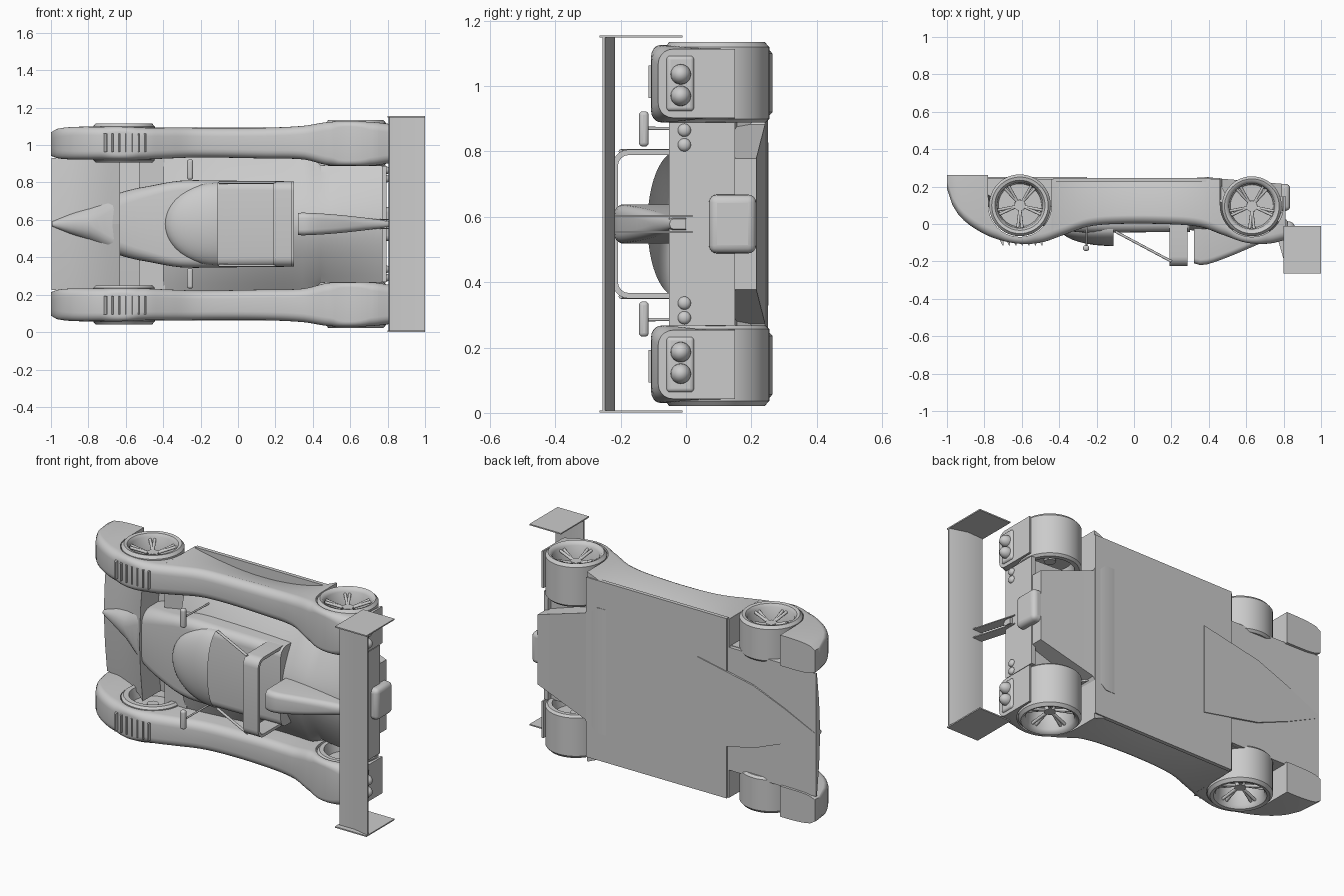
import bpy, bmesh
from math import sin, cos, pi, sqrt, radians
from mathutils import Matrix, Vector

if "Cube" in bpy.data.objects:
    bpy.data.objects.remove(bpy.data.objects["Cube"])

grey = bpy.data.materials.new("body_grey")
grey.use_nodes = True
grey.diffuse_color = (0.6, 0.6, 0.6, 1)
grey.node_tree.nodes["Principled BSDF"].inputs["Base Color"].default_value = (0.6, 0.6, 0.6, 1)

# The car is built upright as (length, side, height), then laid on its side
LAY = Matrix.Translation((0, 0, 0.578)) @ Matrix.Rotation(pi / 2, 4, 'X')


def finish(bm, name, angle=35):
    bmesh.ops.recalc_face_normals(bm, faces=bm.faces)
    bm.transform(LAY)
    mesh = bpy.data.meshes.new(name)
    bm.to_mesh(mesh)
    bm.free()
    mesh.materials.append(grey)
    mesh.shade_smooth()
    mesh.set_sharp_from_angle(angle=radians(angle))
    ob = bpy.data.objects.new(name, mesh)
    bpy.context.collection.objects.link(ob)
    return ob


def loft(name, rings, loop=False):
    bm = bmesh.new()
    rows = [[bm.verts.new(p) for p in ring] for ring in rings]
    n = len(rows[0])
    for a, b in zip(rows, rows[1:] + (rows[:1] if loop else [])):
        for i in range(n):
            j = (i + 1) % n
            bm.faces.new((a[i], a[j], b[j], b[i]))
    if not loop:
        bm.faces.new(rows[0])
        bm.faces.new(rows[-1])
    return finish(bm, name)


def prism(name, pts, s0, s1):
    return loft(name, [[(x, s, h) for x, h in pts] for s in (s0, s1)])


def plate(name, pts, h0, h1):
    return loft(name, [[(x, s, h) for x, s in pts] for h in (h0, h1)])


def box(name, x0, x1, s0, s1, h0, h1, round_by=0):
    ob = prism(name, [(x0, h0), (x1, h0), (x1, h1), (x0, h1)], s0, s1)
    if round_by:
        bevel = ob.modifiers.new("round", 'BEVEL')
        bevel.width, bevel.segments = round_by, 4
    return ob


def ball(name, centre, size):
    bm = bmesh.new()
    bmesh.ops.create_uvsphere(bm, u_segments=24, v_segments=12, radius=1)
    bm.transform(Matrix.Translation(centre) @ Matrix.Diagonal((*size, 1)))
    return finish(bm, name)


def rod(name, a, b, r):
    a, b = Vector(a), Vector(b)
    bm = bmesh.new()
    bmesh.ops.create_cone(bm, cap_ends=True, segments=12, radius1=r, radius2=r, depth=(b - a).length)
    turn = (b - a).to_track_quat('Z', 'Y').to_matrix().to_4x4()
    bm.transform(Matrix.Translation((a + b) / 2) @ turn)
    return finish(bm, name)


def sample(rows, x):
    """Smooth interpolation through rows keyed by their first value."""
    k = max(i for i in range(len(rows) - 1) if i == 0 or rows[i][0] <= x)
    a, b = rows[k], rows[k + 1]
    p, q = rows[max(k - 1, 0)], rows[min(k + 2, len(rows) - 1)]
    d = b[0] - a[0]
    t = (x - a[0]) / d
    out = []
    for i in range(1, len(a)):
        m0 = (b[i] - p[i]) / (b[0] - p[0]) * d
        m1 = (q[i] - a[i]) / (q[0] - a[0]) * d
        out.append((2*t**3 - 3*t*t + 1) * a[i] + (t**3 - 2*t*t + t) * m0
                   + (3*t*t - 2*t**3) * b[i] + (t**3 - t*t) * m1)
    return out


def rounded_top(x, s0, s1, top, bottom, r, tuck=0):
    r = min(r, (top - bottom) * 0.8, abs(s1 - s0) * 0.45)
    g = 1 if s1 > s0 else -1
    ring = [(x, s0, bottom), (x, s1 - g * tuck, bottom)]
    for c, start in ((s1 - g * r, 0), (s0 + g * r, pi / 2)):
        for i in range(6):
            a = start + i * pi / 10
            ring.append((x, c + g * r * cos(a), top - r + r * sin(a)))
    return ring


def spread(a, b, n):
    return [a + (b - a) * i / n for i in range(n + 1)]


FRONT, REAR, AXLE, ARCH = -0.61, 0.63, -0.1, 0.169

# Fenders: length, inner side, outer side, top height
fender_rows = [(-1, .365, .49, -.19), (-.98, .355, .505, -.12), (-.93, .347, .515, -.04),
               (-.85, .345, .52, .025), (-.75, .345, .52, .075), (-.62, .345, .52, .105),
               (-.5, .345, .515, .1), (-.38, .35, .515, .06), (-.25, .355, .515, .015),
               (-.1, .355, .513, .0), (.15, .35, .515, .0), (.35, .345, .525, .015),
               (.48, .315, .545, .06), (.6, .312, .548, .1), (.72, .312, .545, .105), (.81, .325, .535, .085)]


def fender_bottom(x):
    for c in (FRONT, REAR):
        if abs(x - c) <= ARCH + 1e-6:
            return AXLE + sqrt(max(ARCH ** 2 - (x - c) ** 2, 0))
    return -.15 if x > REAR else -.262 if x < FRONT else -.24


xs = set(spread(-1, .81, 60))
for c in (FRONT, REAR):
    xs |= {c + ARCH * cos(i * pi / 20) for i in range(21)} | {c - ARCH - .001, c + ARCH + .001}

for g, side in ((1, "left"), (-1, "right")):
    rings = []
    for x in sorted(xs):
        s0, s1, top = sample(fender_rows, x)
        tuck = .06 * max(0, 1 - (x / .45) ** 2)
        rings.append(rounded_top(x, g * s0, g * s1, top, fender_bottom(x), .045, tuck))
    loft(side + "_fender", rings)

    # Louvres on the front fender
    for i in range(7):
        x = -.72 + i * .035
        prism(f"{side}_louvre_{i}", [(x, .08), (x + .022, .08), (x + .022, .114), (x + .016, .114)],
              g * .385, g * .485)

    # Wheels: tyre with deep rim, hub and split spokes
    for name, c, s0, s1, r, mid in (("front", FRONT, .33, .537, .165, -.1), ("rear", REAR, .31, .557, .16, -.095)):
        profile = [(.03, s0 + .06), (.11, s0 + .06), (.125, s0), (r - .012, s0), (r, s0 + .012),
                   (r, s1 - .016), (r - .014, s1), (.134, s1 - .004), (.122, s1 - .02),
                   (.115, s1 - .12), (.03, s1 - .12)]
        turns = [2 * pi * i / 48 for i in range(48)]
        loft(f"{side}_{name}_wheel", [[(c + q * cos(a), g * s, mid + q * sin(a)) for q, s in profile]
                                      for a in turns], loop=True)
        rod(f"{side}_{name}_hub", (c, g * (s0 + .05), mid), (c, g * (s1 - .05), mid), .03)
        for i in range(5):
            for off in (-.1, .1):
                a, b = 2 * pi * i / 5 + pi / 2, 2 * pi * i / 5 + pi / 2 + off
                tip = (c + .122 * cos(b), g * (s1 - .035), mid + .122 * sin(b))
                root = (c + .02 * cos(a), g * (s1 - .06), mid + .02 * sin(a))
                rod(f"{side}_{name}_spoke", root, tip, .008)

    # Tail lamps
    box(side + "_lamp_frame", .79, .82, g * .345, g * .515, -.025, .06, .012)
    for s in (.392, .458):
        ball(side + "_tail_lamp", (.82, g * s, .016), (.04, .031, .031))
    for s in (.242, .287):
        ball(side + "_small_lamp", (.795, g * s, .005), (.015, .02, .02))

    # Mirrors
    box(side + "_mirror", -.272, -.24, g * .237, g * .345, .114, .144, .012)
    rod(side + "_mirror_stalk", (-.255, g * .293, .125), (-.25, g * .29, -.1), .005)

    # Front wing sweeping up beside the nose, a lower shelf and a raised inner panel
    wing = [(-.998, -.24), (-.9, -.215), (-.8, -.17), (-.7, -.1), (-.632, -.04), (-.63, -.2), (-.4, -.2)]
    loft(side + "_front_wing", [[(x, g * s, h + lift) for x, h in wing] + [(-.4, g * s, -.24), (-.998, g * s, -.25)]
                                for s, lift in ((0, .03), (.18, .02), (.352, 0))])
    box(side + "_inner_panel", -.53, -.39, g * .1, g * .355, -.22, -.09)

    # Hoop braces, wing end plates and wing pylons
    rod(side + "_hoop_brace", (-.1, g * .222, .04), (.2, g * .222, .2), .007)
    box(side + "_end_plate", .8, 1, g * .57, g * .577, .01, .265)
    prism(side + "_wing_pylon", [(.74, -.02), (.8, -.02), (.87, .225), (.81, .225)], g * .022, g * .027)

# Nose and cockpit pod: length, half width, top height
nose_rows = [(-.995, .012, -.195), (-.9, .052, -.15), (-.8, .09, -.1), (-.63, .168, -.03),
             (-.45, .208, .02), (-.3, .232, .043), (-.1, .232, .045), (.3, .228, .042)]
rings = []
for x in spread(-.995, .3, 32):
    w, top = sample(nose_rows, x)
    rings.append(rounded_top(x, -w, w, top, -.242, .05 + .1 * max(0, -x - .4)))
loft("nose_and_cockpit", rings)

# Crowned deck: length, centre height, edge height, underside
deck_rows = [(-.4, -.02, -.1, -.24), (-.1, .0, -.14, -.24), (.25, .03, -.15, -.24),
             (.46, .04, -.12, -.24), (.48, .04, -.11, -.16), (.79, .04, -.06, -.12)]
rings = []
for x in spread(-.4, .79, 24):
    mid, edge, bottom = sample(deck_rows, x)
    w = .36 if x < .42 else .312
    rings.append([(x, -w, bottom), (x, w, bottom)]
                 + [(x, -s, edge + (mid - edge) * (1 - abs(s / w) ** 1.6)) for s in spread(-w, w, 16)])
loft("engine_deck", rings)
box("rear_panel", .77, .795, -.31, .31, -.15, .052)

# Floor with a tapering diffuser and a pointed plate under the nose
box("floor", -.43, .46, -.515, .515, -.247, -.225)
plate("nose_floor", [(-.99, -.012), (-.8, -.1), (-.6, -.18), (-.25, -.25),
                     (-.25, .25), (-.6, .18), (-.8, .1), (-.99, .012)], -.252, -.235)
loft("diffuser", [[(x, -w, h), (x, w, h), (x, w, -.13), (x, -w, -.13)]
                  for x, w, h in ((.42, .4, -.247), (.47, .305, -.242), (.79, .2, -.215))])

# Windscreen: the front quarter of an ellipsoid
bm = bmesh.new()
bmesh.ops.create_uvsphere(bm, u_segments=40, v_segments=24, radius=1)
for normal in ((1, 0, 0), (0, 0, -1)):
    bmesh.ops.bisect_plane(bm, geom=bm.verts[:] + bm.edges[:] + bm.faces[:], dist=1e-5,
                           plane_co=(0, 0, 0), plane_no=normal, clear_outer=True)
bm.transform(Matrix.Translation((-.11, 0, .028)) @ Matrix.Diagonal((.28, .222, .09, 1)))
finish(bm, "windscreen")

# Roll hoop: a flat strap bent into an arch
pairs = [((-.228, .0), (-.211, .0))]
for cx, start in ((-.178, pi), (.178, pi / 2)):
    for i in range(7):
        a = start - i * pi / 12
        pairs.append(tuple((cx + r * cos(a), .175 + r * sin(a)) for r in (.05, .033)))
pairs.append(((.228, .0), (.211, .0)))
loft("roll_hoop", [[(.19, *o), (.285, *o), (.285, *i), (.19, *i)] for o, i in pairs])

# Air intake spine
spine_rows = [(.32, .06, .21), (.37, .06, .22), (.5, .052, .178), (.65, .037, .115), (.81, .016, .05)]
rings = []
for x in spread(.32, .81, 14):
    w, top = sample(spine_rows, x)
    rings.append(rounded_top(x, -w, w, top, .0, .03))
loft("air_intake_spine", rings)

# Rear wing and crash box
prism("rear_wing", [(.805, .222), (.9, .218), (1, .248), (1, .256), (.9, .234), (.81, .236)], -.572, .572)
box("crash_box", .74, .835, -.09, .09, -.215, -.07, .025)
